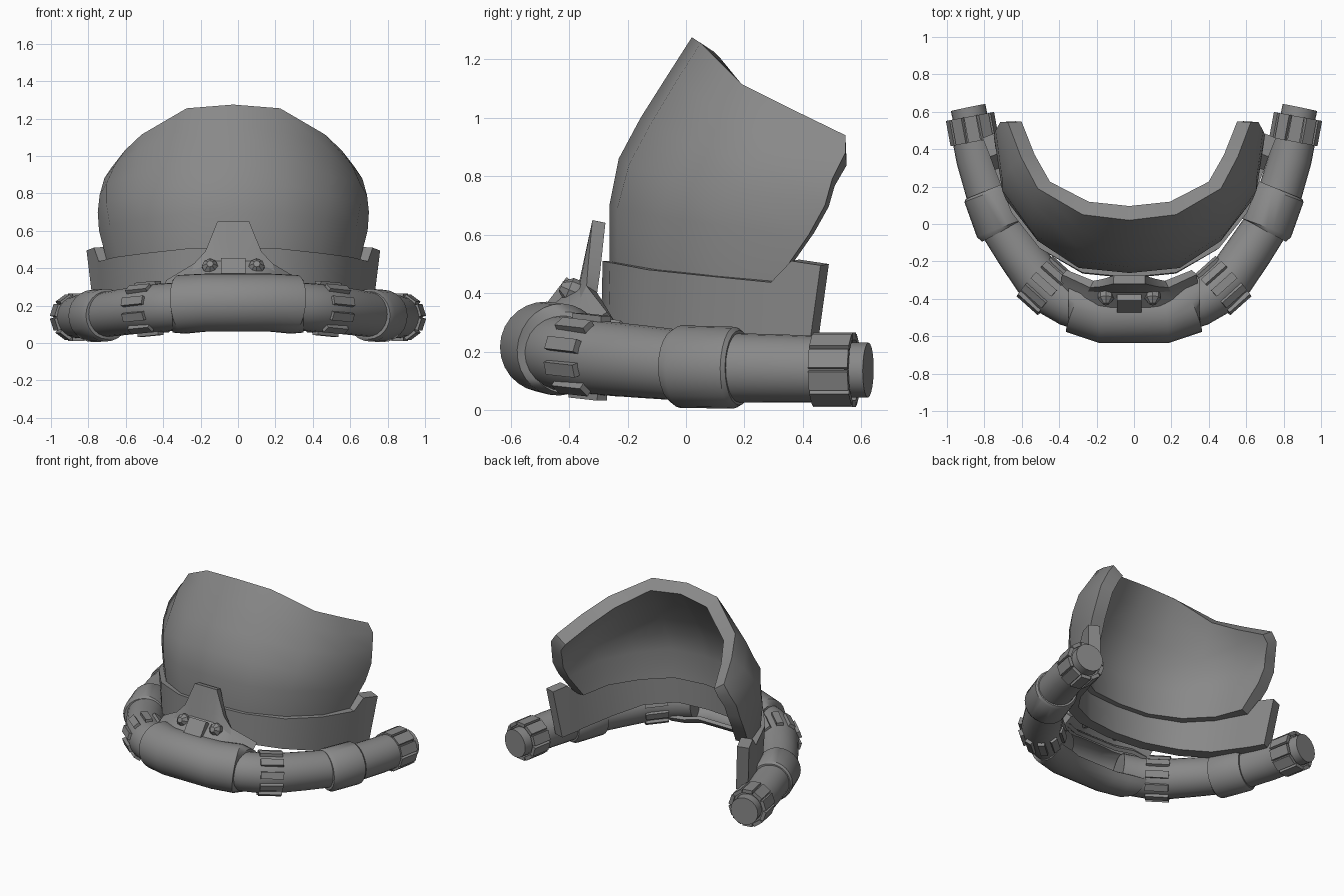
import bpy, bmesh, math
from mathutils import Vector, Matrix

if "Cube" in bpy.data.objects:
    bpy.data.objects.remove(bpy.data.objects["Cube"])

GREY = (0.25, 0.25, 0.25, 1.0)
grey = bpy.data.materials.new("plain_grey")
grey.use_nodes = True
grey.diffuse_color = GREY
grey.node_tree.nodes["Principled BSDF"].inputs["Base Color"].default_value = GREY

SHELL_X = -0.025  # centre line of the shell parts
UP = Vector((0, 0, 1))


def finish(name, bm, thickness=0, angle=35):
    """Turn a bmesh into a shaded object, thickened inwards if asked."""
    mesh = bpy.data.meshes.new(name)
    bm.to_mesh(mesh)
    bm.free()
    mesh.materials.append(grey)
    obj = bpy.data.objects.new(name, mesh)
    bpy.context.collection.objects.link(obj)
    bpy.ops.object.select_all(action='DESELECT')
    obj.select_set(True)
    bpy.context.view_layer.objects.active = obj
    if thickness:
        mod = obj.modifiers.new("thickness", 'SOLIDIFY')
        mod.thickness = thickness
        mod.offset = -1
        mod.use_even_offset = True
        bpy.ops.object.modifier_apply(modifier=mod.name)
    bpy.ops.object.shade_smooth_by_angle(angle=math.radians(angle))
    return obj


def shell(name, half_rows, thickness, angle):
    """Mirrored sheet; rows run top to bottom, columns from the middle out."""
    bm = bmesh.new()
    grid = []
    for row in half_rows:
        full = [(-x, y, z) for x, y, z in reversed(row[1:])] + list(row)
        grid.append([bm.verts.new((x + SHELL_X, y, z)) for x, y, z in full])
    for upper, lower in zip(grid, grid[1:]):
        for i in range(len(upper) - 1):
            bm.faces.new((upper[i], lower[i], lower[i + 1], upper[i + 1]))
    return finish(name, bm, thickness, angle)


def circle(sides):
    turn = 2 * math.pi / sides
    return [(math.cos(i * turn), math.sin(i * turn)) for i in range(sides)]


def open_ring(half_angle, inner, steps=22):
    """C-shaped section with its gap at the back."""
    limit = math.radians(half_angle)
    angles = [limit * (2 * i / steps - 1) for i in range(steps + 1)]
    outside = [(math.cos(a), math.sin(a)) for a in angles]
    return outside + [(u * inner, v * inner) for u, v in reversed(outside)]


def frame(direction):
    side = direction.cross(UP).normalized()
    return side, side.cross(direction).normalized()


def sweep(name, stations, section, end_direction=None):
    """Sweep a section along (x, y, z, radius) stations and cap both ends."""
    bm = bmesh.new()
    points = [Vector(s[:3]) for s in stations]
    last = len(points) - 1
    rings = []
    for i, point in enumerate(points):
        direction = (points[min(i + 1, last)] - points[max(i - 1, 0)]).normalized()
        if end_direction and i in (0, last):
            direction = Vector(end_direction)
        side, up = frame(direction)
        radius = stations[i][3]
        rings.append([bm.verts.new(point + (side * u + up * v) * radius) for u, v in section])
    count = len(section)
    for a, b in zip(rings, rings[1:]):
        for j in range(count):
            k = (j + 1) % count
            bm.faces.new((a[j], a[k], b[k], b[j]))
    bm.faces.new(rings[0])
    bm.faces.new(rings[-1])
    bmesh.ops.recalc_face_normals(bm, faces=bm.faces)
    return finish(name, bm)


def ribs(name, start, end, radius, count, width, height):
    """Ring of raised bars lying along a tube."""
    bm = bmesh.new()
    start, end = Vector(start), Vector(end)
    axis = (end - start).normalized()
    side, up = frame(axis)
    for i in range(count):
        a = 2 * math.pi * (i + 0.5) / count
        out = side * math.cos(a) + up * math.sin(a)
        basis = Matrix((axis, out.cross(axis), out)).transposed().to_4x4()
        size = Matrix.Diagonal(((end - start).length, width, height, 1))
        place = Matrix.Translation((start + end) / 2 + out * radius)
        bmesh.ops.create_cube(bm, size=1, matrix=place @ basis @ size)
    bmesh.ops.recalc_face_normals(bm, faces=bm.faces)
    return finish(name, bm)


# Tall curved face shell
shell("visor_shell", [
    [(0, .02, 1.275), (.25, .05, 1.255), (.49, .19, 1.115), (.58, .36, 1.03), (.65, .545, .94)],
    [(0, -.06, 1.15), (.27, -.03, 1.13), (.51, .1, 1.03), (.635, .3, .95), (.69, .545, .88)],
    [(0, -.155, 1), (.28, -.12, .98), (.52, .03, .9), (.68, .24, .85), (.715, .5, .79)],
    [(0, -.23, .86), (.28, -.195, .84), (.515, -.05, .79), (.68, .18, .75), (.725, .475, .7)],
    [(0, -.262, .7), (.27, -.235, .69), (.49, -.09, .66), (.66, .13, .63), (.718, .42, .6)],
    [(0, -.262, .49), (.25, -.235, .485), (.46, -.1, .465), (.615, .09, .45), (.675, .305, .435)],
], 0.09, 50)

# Band around the foot of the shell, deeper towards its raised rear ends
shell("lower_collar", [
    [(0, -.285, .51), (.25, -.26, .505), (.48, -.13, .48), (.63, .06, .46),
     (.72, .29, .437), (.745, .36, .51), (.785, .46, .495)],
    [(0, -.29, .3), (.25, -.265, .3), (.465, -.14, .27), (.605, .05, .22),
     (.69, .26, .19), (.71, .32, .18), (.745, .415, .17)],
], 0.078, 40)

# Flared plate over the mouth, with its sloping block and two studs
shell("chin_plate", [
    [(0, -.32, .65), (.085, -.32, .65), (.15, -.335, .49), (.21, -.34, .425), (.36, -.27, .335)],
    [(0, -.365, .44), (.085, -.365, .44), (.15, -.365, .42), (.22, -.36, .385), (.365, -.31, .31)],
    [(0, -.46, .355), (.1, -.46, .355), (.17, -.455, .35), (.25, -.42, .335), (.37, -.35, .28)],
], 0.045, 25)

bm = bmesh.new()
bmesh.ops.create_cube(bm, size=1, matrix=Matrix.Translation((SHELL_X, -.417, .394))
                      @ Matrix.Rotation(-.65, 4, 'X') @ Matrix.Diagonal((.13, .06, .107, 1)))
finish("chin_block", bm)

for label, sign in (("left", 1), ("right", -1)):
    x = SHELL_X + sign * 0.125
    sweep(label + "_stud", [(x, -.33, .385, .03), (x, -.37, .4, .043),
                            (x, -.4, .412, .043), (x, -.428, .424, .018)], circle(8))

# Front sleeve, hollow and open towards the back
half = [(.17, -.482, .216, .155), (.3, -.432, .207, .158), (.35, -.405, .196, .14)]
sweep("front_sleeve", [(-x, y, z, r) for x, y, z, r in reversed(half)] + half,
      open_ring(145, 0.84), (1, 0, 0))

# Side tubes with their cuffs, grips and end plugs
tube = [(.25, -.455, .203, .122), (.34, -.422, .195, .128), (.43, -.37, .187, .129),
        (.52, -.285, .178, .127), (.62, -.14, .165, .124), (.712, .0, .152, .12),
        (.785, .18, .145, .118), (.835, .35, .142, .116), (.857, .455, .14, .114),
        (.875, .56, .138, .112)]
cuff = [(.7, -.035, .149, .128), (.708, -.02, .149, .141), (.775, .165, .145, .14),
        (.782, .182, .145, .128)]
plug = [(.87, .54, .138, .094), (.887, .623, .137, .094)]
for label, sign in (("left", 1), ("right", -1)):
    def flip(points):
        return [(sign * p[0],) + tuple(p[1:]) for p in points]
    sweep(label + "_tube", flip(tube), circle(24))
    sweep(label + "_cuff", flip(cuff), circle(24))
    sweep(label + "_end_plug", flip(plug), circle(20))
    ribs(label + "_front_ribs", *flip([(.42, -.378, .188), (.53, -.28, .177)]),
         0.132, 10, 0.045, 0.026)
    ribs(label + "_end_grip", *flip([(.852, .44, .138), (.877, .575, .138)]),
         0.115, 10, 0.066, 0.024)
